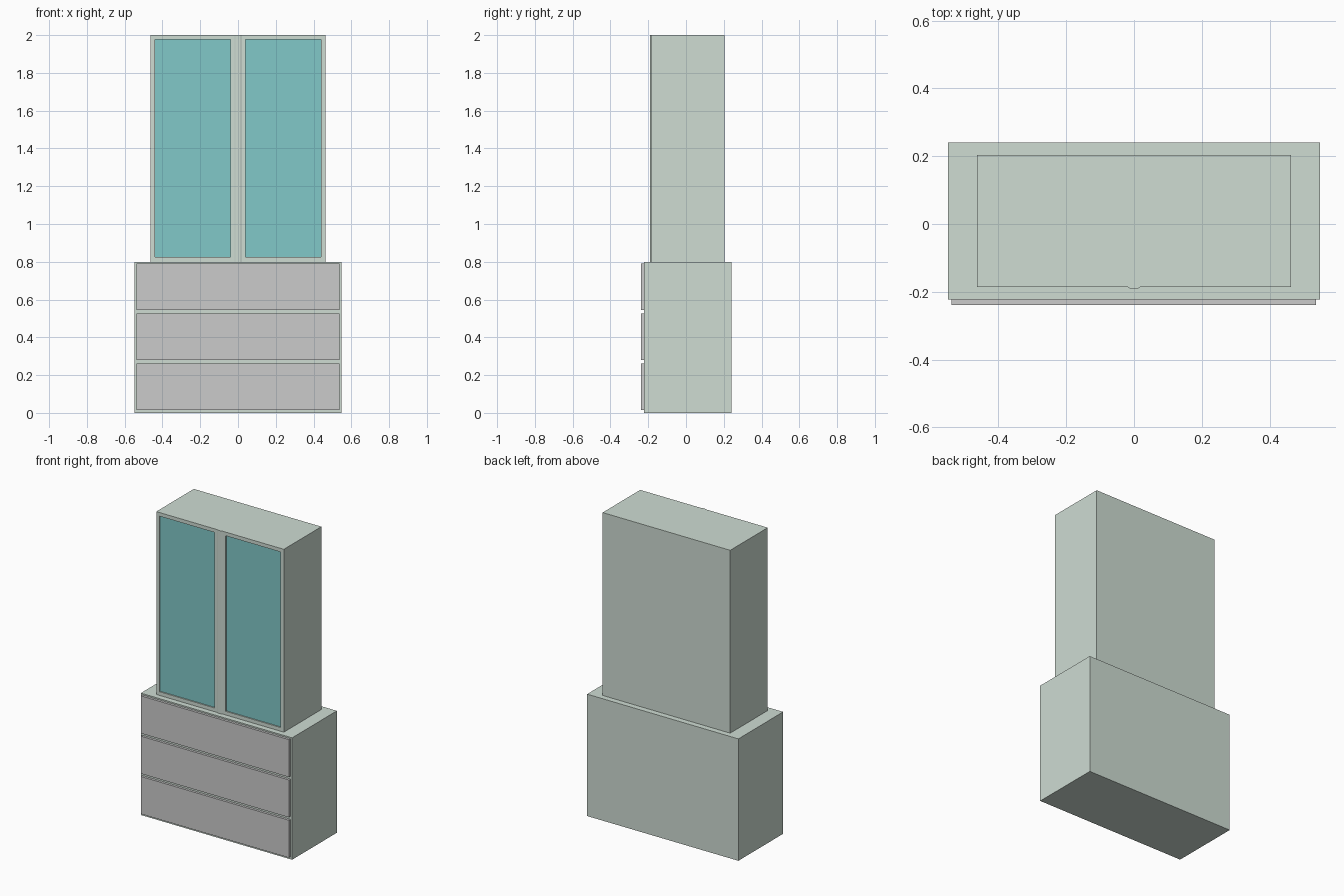
import bpy, bmesh

if "Cube" in bpy.data.objects:
    bpy.data.objects.remove(bpy.data.objects["Cube"])


def material(name, rgb):
    mat = bpy.data.materials.new(name)
    mat.diffuse_color = (*rgb, 1)
    mat.use_nodes = True
    mat.node_tree.nodes["Principled BSDF"].inputs["Base Color"].default_value = mat.diffuse_color
    return mat


def prism(name, plan, z0, z1, mat=None):
    """Extrude a counter-clockwise plan outline from z0 to z1."""
    bm = bmesh.new()
    base = bm.faces.new([bm.verts.new((x, y, z0)) for x, y in plan])
    top = bmesh.ops.extrude_face_region(bm, geom=[base])["geom"]
    verts = [v for v in top if isinstance(v, bmesh.types.BMVert)]
    bmesh.ops.translate(bm, verts=verts, vec=(0, 0, z1 - z0))
    bmesh.ops.recalc_face_normals(bm, faces=bm.faces)
    mesh = bpy.data.meshes.new(name)
    bm.to_mesh(mesh)
    bm.free()
    ob = bpy.data.objects.new(name, mesh)
    bpy.context.collection.objects.link(ob)
    if mat:
        mesh.materials.append(mat)
    return ob


def box(name, x0, x1, y0, y1, z0, z1, mat=None):
    return prism(name, [(x0, y0), (x1, y0), (x1, y1), (x0, y1)], z0, z1, mat)


paint = material("pale_green_paint", (0.62, 0.715, 0.65))
glass = material("teal_glass", (0.22, 0.58, 0.58))

# Wide lower chest
box("lower_chest", -0.549, 0.549, -0.223, 0.241, 0, 0.8, paint)

# Three drawer fronts standing proud of the chest
for i in range(3):
    z = 0.016 + i * 0.2645
    box("drawer_front", -0.538, 0.537, -0.239, -0.223, z, z + 0.246)

# Upper cabinet, with a slight raised bead where the doors meet
plan = [(-0.463, -0.186), (-0.018, -0.186), (-0.012, -0.19), (0.012, -0.19),
        (0.018, -0.186), (0.463, -0.186), (0.463, 0.203), (-0.463, 0.203)]
cabinet = prism("upper_cabinet", plan, 0.8, 2.0, paint)

# Door panes: a shallow recess with glass set into each
for x0, x1 in ((-0.44, -0.04), (0.04, 0.44)):
    cutter = box("pane_cutter", x0, x1, -0.25, -0.17, 0.824, 1.976)
    cutter.hide_render = True
    cutter.hide_set(True)
    cut = cabinet.modifiers.new("pane_recess", "BOOLEAN")
    cut.operation = "DIFFERENCE"
    cut.solver = "EXACT"
    cut.object = cutter
    box("glass_pane", x0, x1, -0.178, -0.17, 0.824, 1.976, glass)
